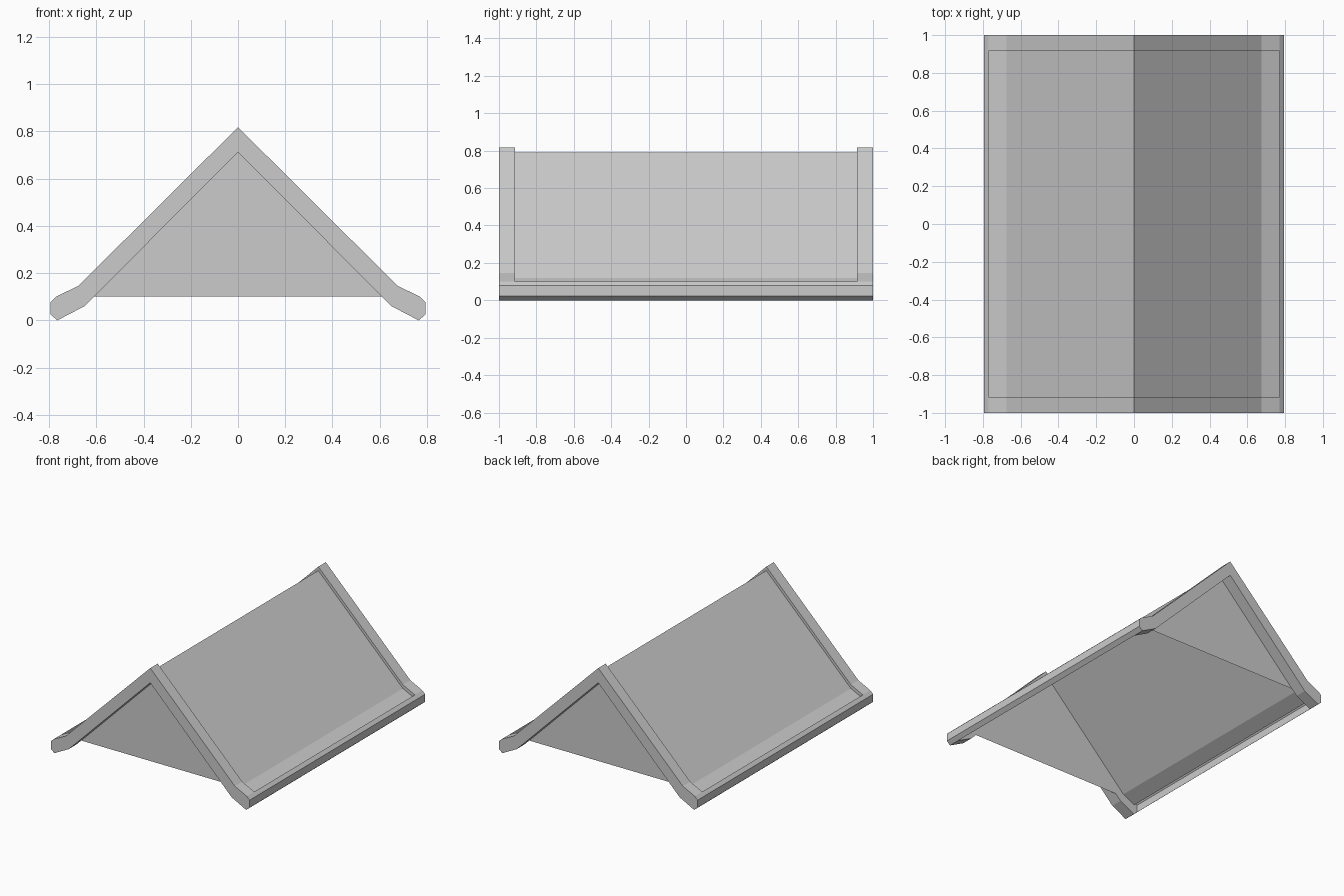
import bpy, bmesh

if "Cube" in bpy.data.objects:
    bpy.data.objects.remove(bpy.data.objects["Cube"])

# Half cross-section, right side: ridge to eave, then back under to the inner ridge
FRAME = [(0, 0.818), (0.675, 0.147), (0.77, 0.10), (0.793, 0.078), (0.793, 0.024),
         (0.765, 0.0), (0.65, 0.06), (0.61, 0.10), (0, 0.712)]
# Thin roof sheet between the frames: sunk panel, small step up, then the eave rim
SHEET = [(0, 0.79), (0.675, 0.12), (0.77, 0.073), (0.77, 0.10), (0.793, 0.078),
         (0.793, 0.024), (0.765, 0.0)]
END, INSET = 1.0, 0.915


def mirrored(half):
    return half, [(-x, z) for x, z in half]


def section(bm, points, y):
    return [bm.verts.new((x, y, z)) for x, z in points]


def strip(bm, a, b):
    for i in range(len(a) - 1):
        bm.faces.new((a[i], a[i + 1], b[i + 1], b[i]))


def finish(bm, name):
    bmesh.ops.remove_doubles(bm, verts=bm.verts, dist=1e-5)
    bmesh.ops.recalc_face_normals(bm, faces=bm.faces)
    mesh = bpy.data.meshes.new(name)
    bm.to_mesh(mesh)
    bm.free()
    bpy.context.collection.objects.link(bpy.data.objects.new(name, mesh))


# Raised frame at each end, a solid bent rafter pair
for name, side in (("front", -1), ("back", 1)):
    bm = bmesh.new()
    for half in mirrored(FRAME):
        a = section(bm, half, side * END)
        b = section(bm, half, side * INSET)
        strip(bm, a, b)
        for ring in (a, b):
            bm.faces.new((ring[0], ring[1], ring[7], ring[8]))
            bm.faces.new(ring[1:8])
    finish(bm, name + "_frame")

    # Gable wall set back behind the frame
    bm = bmesh.new()
    wall = section(bm, [(-0.61, 0.10), (0.61, 0.10), (0, 0.712)], side * INSET)
    bm.faces.new(wall if side < 0 else wall[::-1])
    finish(bm, name + "_gable")

# Roof sheet with eave rims, open underneath
bm = bmesh.new()
for half in mirrored(SHEET):
    strip(bm, section(bm, half, -INSET), section(bm, half, INSET))
finish(bm, "roof_sheet")
